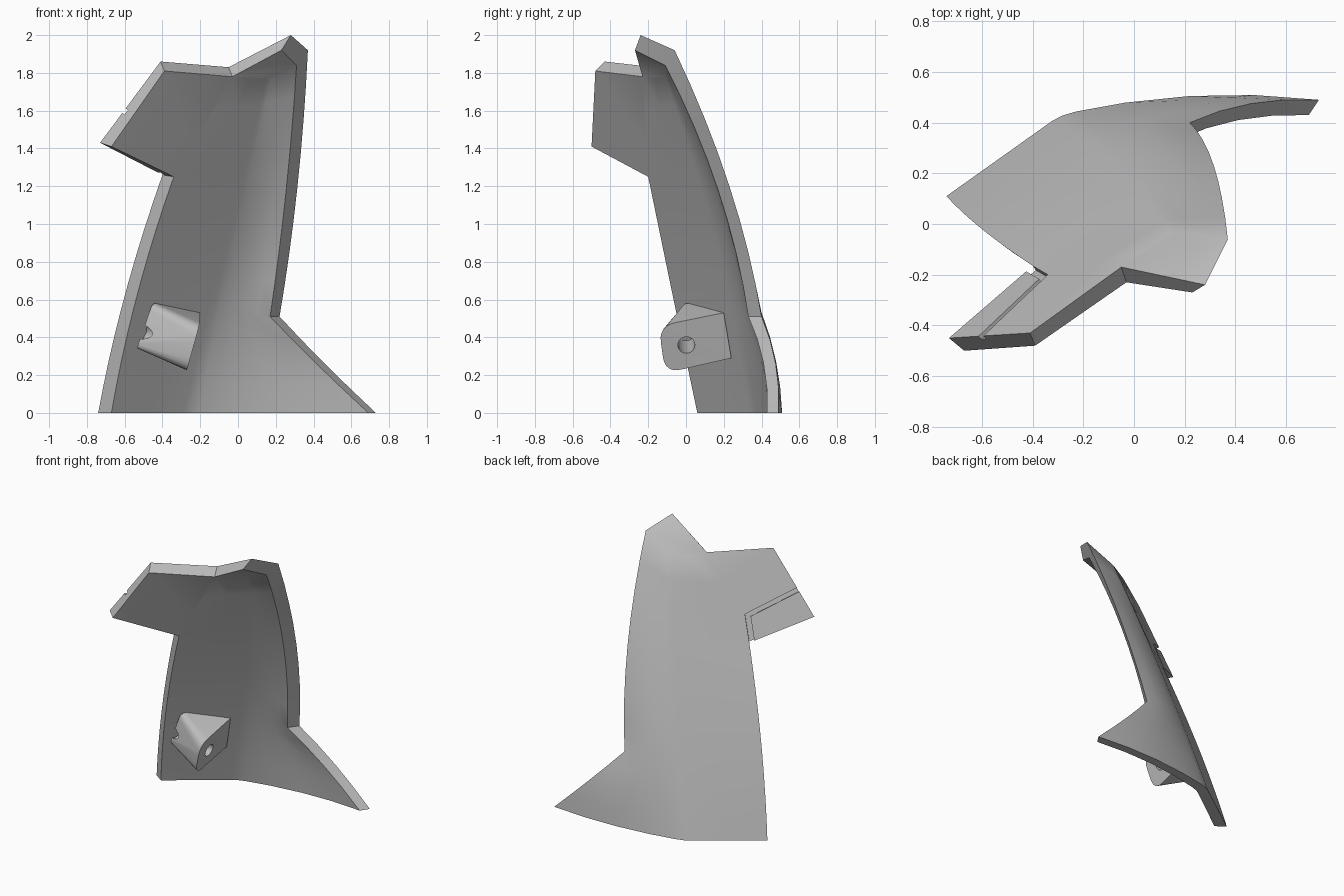
import bpy, bmesh
from mathutils import Vector as V

cube = bpy.data.objects.get("Cube")
if cube:
    bpy.data.objects.remove(cube)

grey = bpy.data.materials.new("plain grey")
grey.use_nodes = True
colour = (0.5, 0.5, 0.5, 1)
grey.diffuse_color = colour
grey.node_tree.nodes["Principled BSDF"].inputs["Base Color"].default_value = colour


def make_object(name, bm):
    bmesh.ops.recalc_face_normals(bm, faces=bm.faces)
    mesh = bpy.data.meshes.new(name)
    bm.to_mesh(mesh)
    bm.free()
    mesh.materials.append(grey)
    obj = bpy.data.objects.new(name, mesh)
    bpy.context.collection.objects.link(obj)
    return obj


def arc(a, m, b, n):
    """n + 1 points on a parabola from a through m to b."""
    a, m, b = V(a), V(m), V(b)
    c = 2 * m - (a + b) / 2
    ts = [i / n for i in range(n + 1)]
    return [a * (1 - t) ** 2 + c * 2 * t * (1 - t) + b * t * t for t in ts]


def line(a, b, n):
    return [V(a).lerp(V(b), i / n) for i in range(n + 1)]


def cut(obj, cutter):
    cutter.hide_render = True
    cutter.hide_viewport = True
    mod = obj.modifiers.new("cut", "BOOLEAN")
    mod.object = cutter
    mod.operation = "DIFFERENCE"
    mod.solver = "EXACT"


def smooth(obj, angle):
    bpy.ops.object.select_all(action="DESELECT")
    obj.select_set(True)
    bpy.context.view_layer.objects.active = obj
    bpy.ops.object.shade_smooth_by_angle(angle=angle)


ROWS, KNEE, FLARE = 12, 9, 4
LEFT_COLS, RIGHT_COLS = (0, 0.5, 0.93), (0.06, 0.25, 0.5, 0.75, 1)
COLS = len(LEFT_COLS) + 1 + len(RIGHT_COLS)


def skin(left, crease, right, extra):
    """Points of one side of the panel, row by row, then loose corners."""
    pts = []
    for i, (l, c, r) in enumerate(zip(left, crease, right)):
        t = i / ROWS
        bulge = V((0, 0.045 * (1 - t), 0))
        a = [l.lerp(c, u) for u in LEFT_COLS]
        b = [c.lerp(r, u) + bulge * 4 * u * (1 - u) for u in RIGHT_COLS]
        mid = c.lerp((a[-1] + b[0]) / 2, 0.5)
        pts += a + [mid] + b
    return pts + [V(p) for p in extra]


# Outer skin rails: left edge, soft crease, right edge with flared foot
knee, brow = (-0.40, -0.165, 1.26), (-0.05, -0.17, 1.83)
notch = (0.22, 0.40, 0.51)
outer = skin(
    arc((-0.74, 0.11, 0), (-0.60, -0.02, 0.62), knee, KNEE)
    + line(knee, brow, ROWS - KNEE)[1:],
    arc((-0.29, 0.43, 0), (-0.05, 0.23, 0.92), (0.16, -0.03, 1.80), ROWS),
    arc((0.73, 0.49, 0), (0.46, 0.475, 0.26), notch, FLARE)
    + arc(notch, (0.315, 0.23, 1.2), (0.37, -0.06, 1.92), ROWS - FLARE)[1:],
    [(0.28, -0.24, 2.0), (-0.41, -0.43, 1.86), (-0.73, -0.45, 1.43)])

# Inner skin rails
knee_in, brow_in = (-0.34, -0.20, 1.25), (-0.03, -0.23, 1.78)
notch_in = (0.17, 0.33, 0.51)
inner = skin(
    arc((-0.67, 0.06, 0), (-0.535, -0.07, 0.62), knee_in, KNEE)
    + line(knee_in, brow_in, ROWS - KNEE)[1:],
    arc((-0.26, 0.36, 0), (-0.035, 0.165, 0.92), (0.165, -0.10, 1.77), ROWS),
    arc((0.69, 0.43, 0), (0.41, 0.41, 0.265), notch_in, FLARE)
    + arc(notch_in, (0.255, 0.17, 1.18), (0.31, -0.11, 1.84), ROWS - FLARE)[1:],
    [(0.23, -0.27, 1.92), (-0.39, -0.48, 1.81), (-0.67, -0.50, 1.41)])

# Faces of one skin: grid, peak flap, side wing
faces = []
for i in range(ROWS):
    for j in range(COLS - 1):
        k = i * COLS + j
        faces.append((k, k + 1, k + COLS + 1, k + COLS))
peak = (ROWS + 1) * COLS
faces.append([ROWS * COLS + j for j in range(COLS)] + [peak])
faces.append([i * COLS for i in range(KNEE, ROWS + 1)] + [peak + 1, peak + 2])

# Join both skins with a rim along every open edge
bm = bmesh.new()
out_v = [bm.verts.new(p) for p in outer]
in_v = [bm.verts.new(p) for p in inner]
for f in faces:
    bm.faces.new([out_v[k] for k in f])
partner = dict(zip(out_v, in_v))
rim = [e.verts[:] for e in bm.edges if e.is_boundary]
for f in faces:
    bm.faces.new([in_v[k] for k in reversed(f)])
for a, b in rim:
    bm.faces.new((a, b, partner[b], partner[a]))
panel = make_object("curved_panel", bm)

# Thin L-shaped groove on the outside of the wing
normal = V((-0.51, 0.785, 0.34)).normalized()
corner, tip = V((-0.34, -0.20, 1.44)), V((-0.60, -0.445, 1.615))


def groove(name, start, end, side, width):
    along = (end - start).normalized()
    across = normal.cross(along).normalized() * width
    if across.dot(side) < 0:
        across = -across
    b = bmesh.new()
    for p in (start, end + along * 0.05):
        for q in (p, p + across):
            for h in (-0.02, 0.04):
                b.verts.new(q + normal * h)
    bmesh.ops.convex_hull(b, input=b.verts[:])
    return make_object(name, b)


inside = V((-0.7, -0.42, 1.45)) - corner
cut(panel, groove("long_groove_cutter", corner, tip, inside, 0.03))
cut(panel, groove("short_groove_cutter", corner, V(knee), inside, 0.035))
smooth(panel, 0.6)


# Wedge-shaped lug with rounded front edges and a pin hole
def section(back_top, back_low, front_low, front_top, r):
    ring = [V(back_top), V(back_low)]
    corners = [V(p) for p in (back_low, front_low, front_top, back_top)]
    for i in (1, 2):
        p, c, q = corners[i - 1:i + 2]
        a = c + (p - c).normalized() * r
        b = c + (q - c).normalized() * r
        ring += arc(a, (a + b) / 4 + c / 2, b, 6)
    return ring


bm = bmesh.new()
for p in (section((-0.20, 0.20, 0.53), (-0.26, 0.24, 0.29),
                  (-0.275, -0.11, 0.21), (-0.205, -0.145, 0.46), 0.09)
          + section((-0.42, 0.05, 0.57), (-0.50, 0.08, 0.36),
                    (-0.54, -0.03, 0.33), (-0.45, -0.02, 0.59), 0.05)):
    bm.verts.new(p)
hull = bmesh.ops.convex_hull(bm, input=bm.verts[:])
bmesh.ops.delete(bm, geom=[v for v in bm.verts if not v.link_faces], context="VERTS")
lug = make_object("mounting_lug", bm)

axis = V((0.97, 0.02, -0.24)).normalized()
bm = bmesh.new()
bmesh.ops.create_cone(bm, cap_ends=True, segments=24, radius1=0.045,
                      radius2=0.045, depth=1)
pin = make_object("pin_hole_cutter", bm)
pin.rotation_euler = axis.to_track_quat("Z", "Y").to_euler()
pin.location = (-0.34, 0, 0.385)
cut(lug, pin)
smooth(lug, 0.6)
